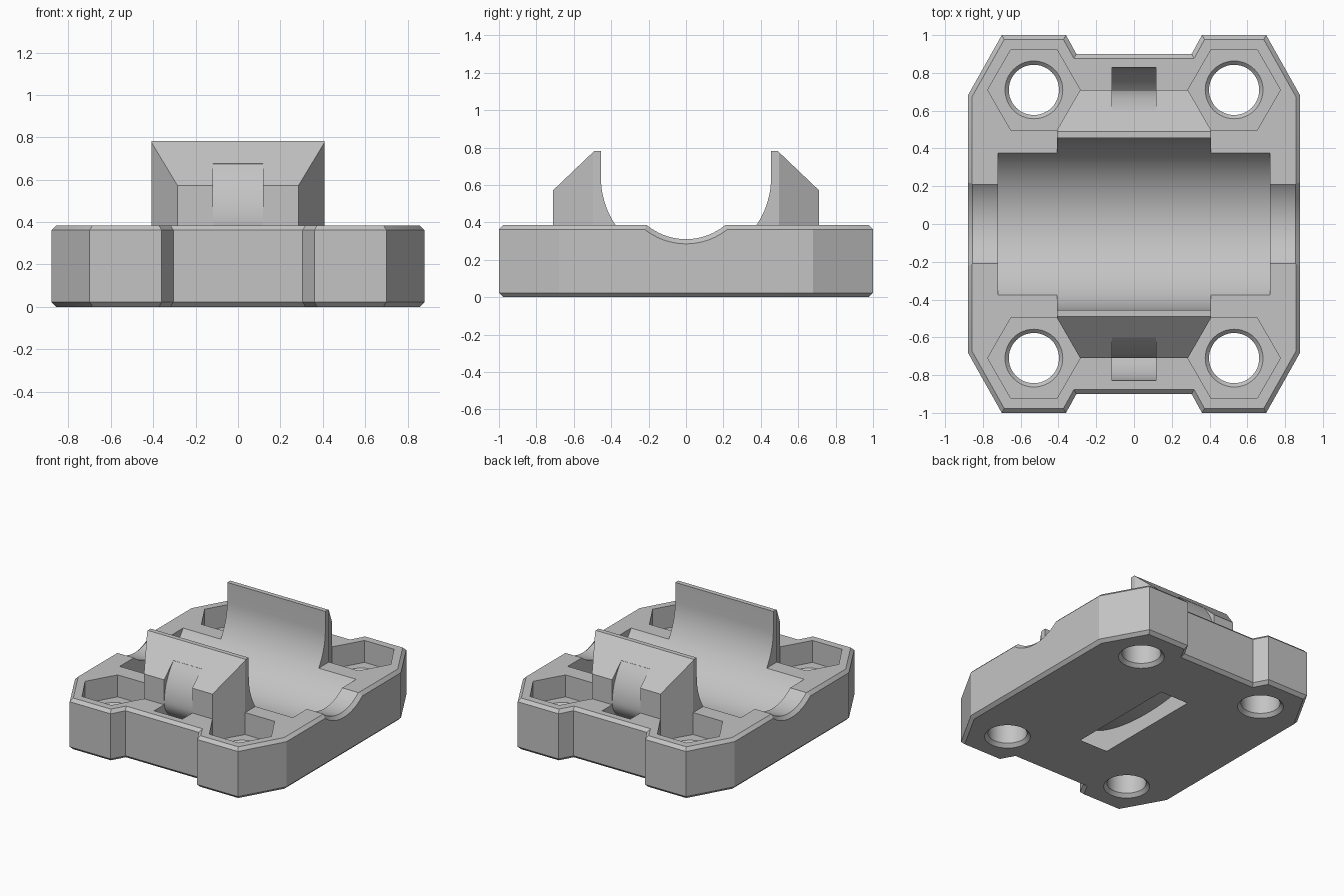
import bpy, bmesh
from math import sin, cos, pi, radians, sqrt

cube = bpy.data.objects.get("Cube")
if cube:
    bpy.data.objects.remove(cube, do_unlink=True)

# Main dimensions
TOP = 0.385        # top of the base plate
AXIS_Z = 0.64      # height of the bearing axis
HOLE_X, HOLE_Y = 0.53, 0.71

grey = bpy.data.materials.new("plain grey")
grey.use_nodes = True
colour = (0.55, 0.55, 0.55, 1)
grey.diffuse_color = colour
grey.node_tree.nodes["Principled BSDF"].inputs["Base Color"].default_value = colour


def loft(name, rings, bevel=0):
    """Closed solid through a list of equal-length loops, ends capped."""
    bm = bmesh.new()
    loops = [[bm.verts.new(p) for p in ring] for ring in rings]
    n = len(loops[0])
    for a, b in zip(loops, loops[1:]):
        for i in range(n):
            j = (i + 1) % n
            bm.faces.new((a[i], a[j], b[j], b[i]))
    caps = [bm.faces.new(loops[0]), bm.faces.new(loops[-1])]
    bmesh.ops.recalc_face_normals(bm, faces=bm.faces[:])
    if bevel:
        edges = [e for f in caps for e in f.edges]
        bmesh.ops.bevel(bm, geom=edges, offset=bevel, segments=1,
                        affect='EDGES', profile=0.5)
    mesh = bpy.data.meshes.new(name)
    bm.to_mesh(mesh)
    bm.free()
    mesh.materials.append(grey)
    obj = bpy.data.objects.new(name, mesh)
    bpy.context.scene.collection.objects.link(obj)
    return obj


def prism_x(name, pts, half):
    return loft(name, [[(x, y, z) for y, z in pts] for x in (-half, half)])


def circle(r, n):
    return [(r * cos(2 * pi * i / n), r * sin(2 * pi * i / n)) for i in range(n)]


def turned_z(name, steps, cx, cy, n):
    return loft(name, [[(cx + a, cy + b, z) for a, b in circle(r, n)] for r, z in steps])


def turned_x(name, steps, n=96):
    return loft(name, [[(x, a, AXIS_Z + b) for a, b in circle(r, n)] for r, x in steps])


def combine(target, tool, operation='DIFFERENCE'):
    mod = target.modifiers.new(tool.name, 'BOOLEAN')
    mod.operation = operation
    mod.solver = 'EXACT'
    mod.object = tool
    bpy.context.view_layer.objects.active = target
    bpy.ops.object.modifier_apply(modifier=mod.name)
    bpy.data.objects.remove(tool, do_unlink=True)


# Base plate: mirrored outline with clipped corners and end notches
quarter = [(0.88, 0.68), (0.70, 1.0), (0.36, 1.0), (0.305, 0.9)]
half = quarter + [(-x, y) for x, y in reversed(quarter)]
outline = half + [(-x, -y) for x, y in half]
body = loft("bearing_holder", [[(x, y, z) for x, y in outline] for z in (0, TOP)], bevel=0.023)

# Two clamp walls with sloping backs
wall = [(0.3, 0.25), (0.3, 0.782), (0.49, 0.782), (0.71, 0.572), (0.71, 0.25)]
for s in (1, -1):
    combine(body, prism_x("clamp_wall", [(s * y, z) for y, z in wall], 0.408), 'UNION')

# Bearing seat: round trough with straight sides above the axis
R = 0.455
trough = [(R * cos(a), AXIS_Z + R * sin(a)) for a in (pi + pi * i / 48 for i in range(49))]
combine(body, prism_x("seat_cutter", trough + [(R, 1), (-R, 1)], 0.72))

# Rod groove, chamfered where it leaves the plate
combine(body, turned_x("rod_cutter", [(0.38, -0.905), (0.33, -0.855), (0.33, 0.855), (0.38, 0.905)]))

# Nut pockets and countersunk screw holes
FLOOR = 0.22
for sx in (1, -1):
    for sy in (1, -1):
        cx, cy = sx * HOLE_X, sy * HOLE_Y
        combine(body, turned_z("nut_cutter", [(0.245, FLOOR), (0.245, 1)], cx, cy, 6))
        steps = [(0.185, -0.03), (0.133, 0.025), (0.133, FLOOR - 0.02), (0.173, FLOOR + 0.02)]
        combine(body, turned_z("screw_cutter", steps, cx, cy, 48))


# Tie channel: curved band under the seat, open below and beside the walls
def lower_arc(a, b, n=40):
    return [(a * cos(t), 0.4 + b * sin(t)) for t in (pi + pi * i / n for i in range(n + 1))]


def upper_arc(a, b, z_end, n=10):
    zs = [0.4 + (z_end - 0.4) * i / n for i in range(1, n + 1)]
    return [(a * sqrt(1 - ((z - 0.4) / b) ** 2), z) for z in zs]


side = upper_arc(0.71, 0.515, 0.675) + [(0.70, 0.9)]
inner = [(-y, z) for y, z in reversed(side)] + lower_arc(0.71, 0.29) + side
outer = [(-0.83, 0.9)] + lower_arc(0.83, 0.467) + [(0.83, 0.9)]
combine(body, prism_x("tie_cutter", outer + inner[::-1], 0.117))

# Smooth the round surfaces, keep the edges crisp
bpy.ops.object.select_all(action='DESELECT')
body.select_set(True)
bpy.context.view_layer.objects.active = body
bpy.ops.object.shade_smooth_by_angle(angle=radians(25))
